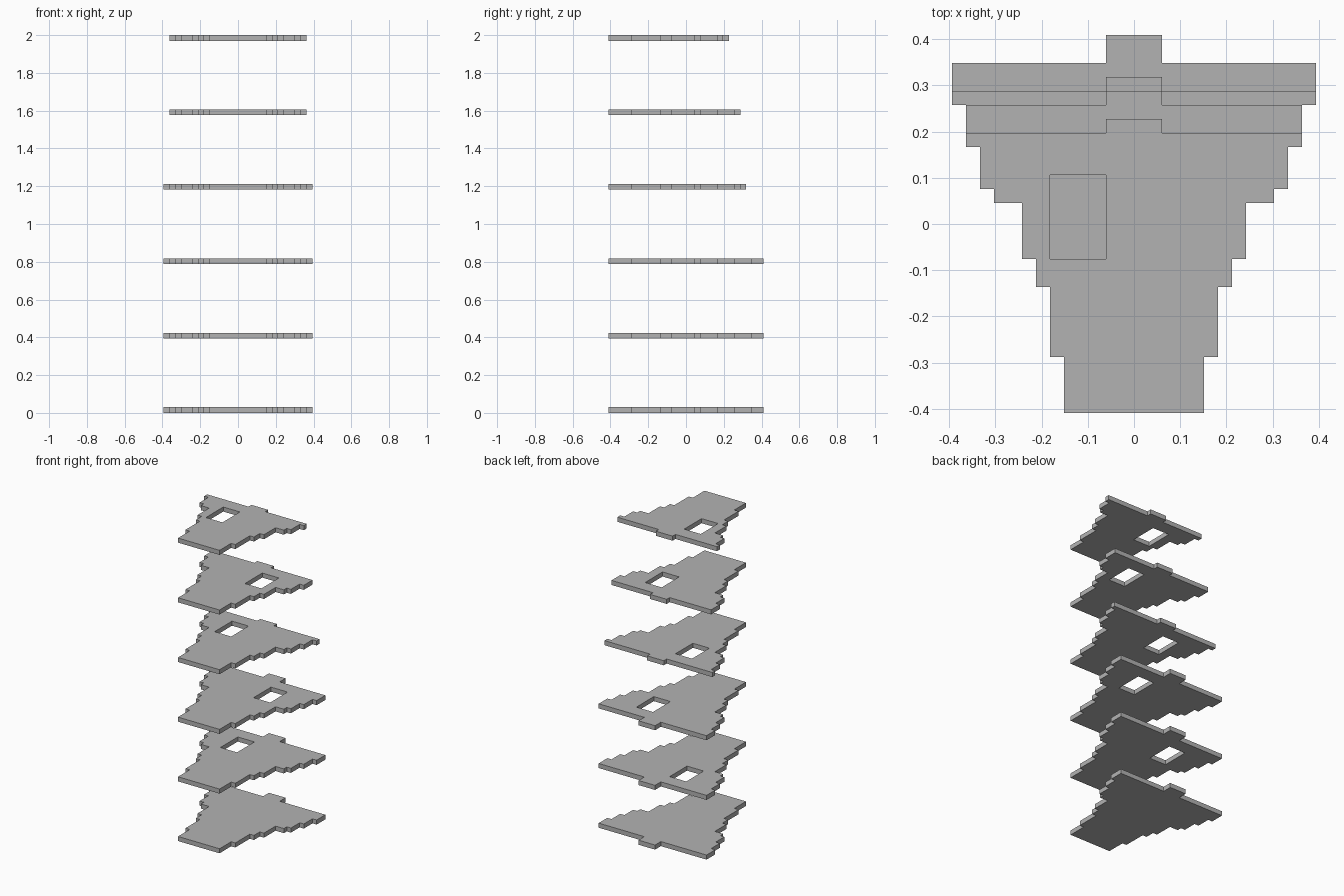
import bpy
import bmesh

cube = bpy.data.objects.get("Cube")
if cube:
    bpy.data.objects.remove(cube, do_unlink=True)

UNIT = 2 / 66        # one grid module
STOREY = 13          # floor to floor, in modules
FRONT = -13.5

# Half width of the slab and the depth at which that width ends
STEPS = [(5, -9.5), (6, -4.5), (7, -2.5), (8, 1.5),
         (10, 2.5), (11, 5.5), (12, 8.5), (13, 11.5)]

# Back edge, length of the back tab, side of the stair opening (0 = none)
FLOORS = [(11.5, 2, 0), (11.5, 2, -1), (11.5, 2, 1),
          (9.5, 1, -1), (8.5, 1, 1), (6.5, 1, -1)]

grey = bpy.data.materials.new("slab grey")
grey.use_nodes = True
colour = (0.45, 0.45, 0.45, 1)
grey.diffuse_color = colour
grey.node_tree.nodes["Principled BSDF"].inputs["Base Color"].default_value = colour


def slab_outline(back, tab):
    """Stepped half profile cut off at the back edge, then mirrored."""
    half, y = [], FRONT
    for width, end in STEPS:
        if y >= back:
            break
        end = min(end, back)
        half += [(width, y), (width, end)]
        y = end
    half += [(2, back), (2, back + tab)]
    return half + [(-x, y) for x, y in reversed(half)]


def stair_opening(back, side):
    x0, x1 = sorted((2 * side, 6 * side))
    y0, y1 = back - 9, back - 3
    return [(x0, y0), (x1, y0), (x1, y1), (x0, y1)]


def add_loop(bm, points):
    verts = [bm.verts.new((x * UNIT, y * UNIT, 0)) for x, y in points]
    return [bm.edges.new((v, verts[i - 1])) for i, v in enumerate(verts)]


# Floor slabs, stacked from the ground up
for level, (back, tab, side) in enumerate(FLOORS):
    bm = bmesh.new()
    edges = add_loop(bm, slab_outline(back, tab))
    if side:
        edges += add_loop(bm, stair_opening(back, side))
    bmesh.ops.triangle_fill(bm, edges=edges, use_beauty=True, normal=(0, 0, 1))

    # Thicken the flat sheet into a slab
    top = bmesh.ops.extrude_face_region(bm, geom=bm.faces[:], use_keep_orig=True)
    lifted = [g for g in top["geom"] if isinstance(g, bmesh.types.BMVert)]
    bmesh.ops.translate(bm, verts=lifted, vec=(0, 0, UNIT))
    bmesh.ops.recalc_face_normals(bm, faces=bm.faces[:])
    bmesh.ops.dissolve_limit(bm, angle_limit=0.01, verts=bm.verts[:], edges=bm.edges[:])

    mesh = bpy.data.meshes.new(f"floor_slab_{level}")
    bm.to_mesh(mesh)
    bm.free()
    mesh.materials.append(grey)
    slab = bpy.data.objects.new(f"floor_slab_{level}", mesh)
    slab.location.z = level * STOREY * UNIT
    bpy.context.collection.objects.link(slab)
